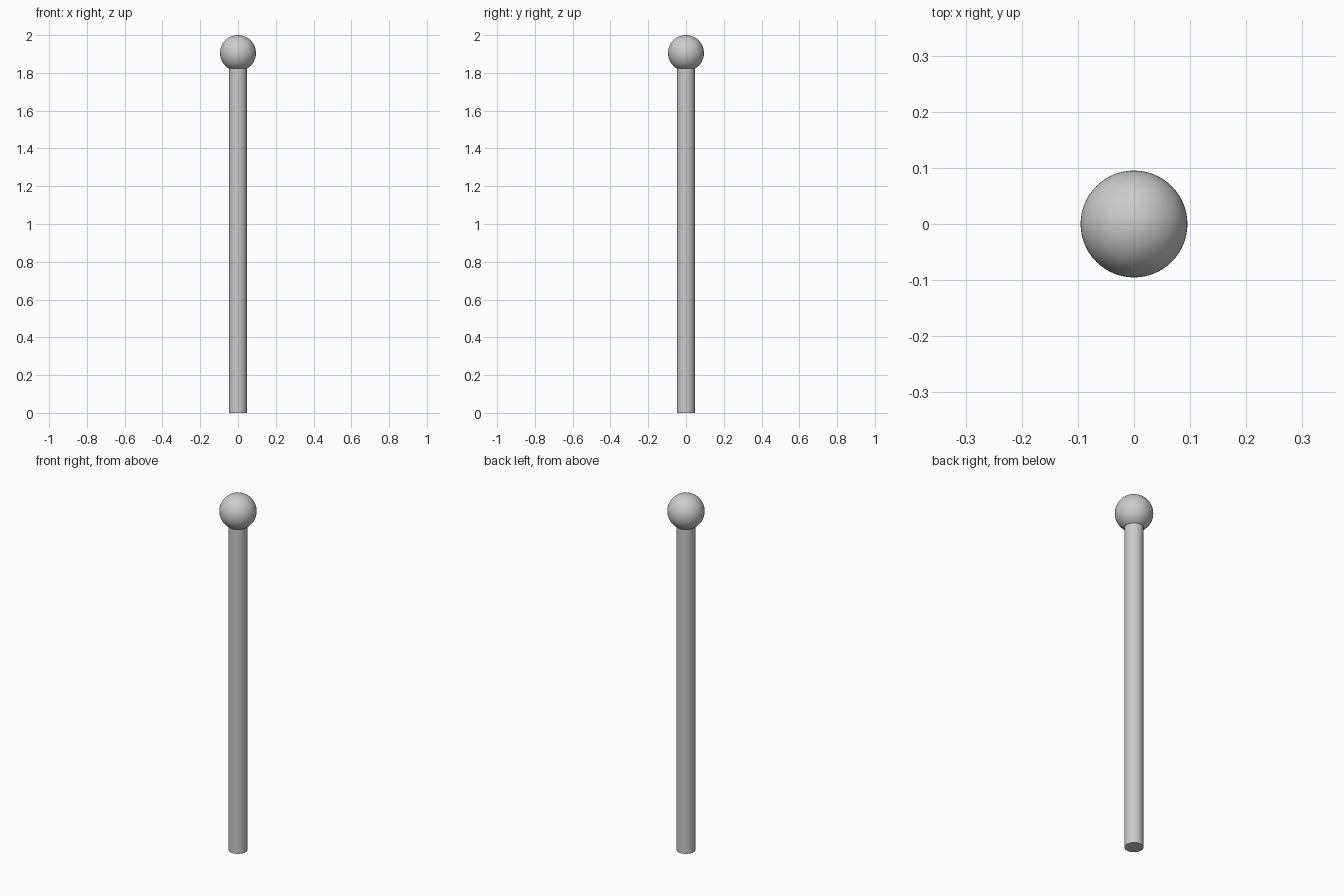
import bpy

if "Cube" in bpy.data.objects:
    bpy.data.objects.remove(bpy.data.objects["Cube"])

BALL_R = 0.0952
SHAFT_R = 0.0476
BALL_Z = 2.0 - BALL_R


def finish(name):
    obj = bpy.context.object
    obj.name = name
    bpy.ops.object.shade_smooth_by_angle()


# Straight round shaft, running up to the middle of the ball
bpy.ops.mesh.primitive_cylinder_add(vertices=64, radius=SHAFT_R, depth=BALL_Z,
                                    location=(0, 0, BALL_Z / 2))
finish("shaft")

# Ball on top
bpy.ops.mesh.primitive_uv_sphere_add(segments=64, ring_count=32, radius=BALL_R,
                                     location=(0, 0, BALL_Z))
finish("ball_top")
